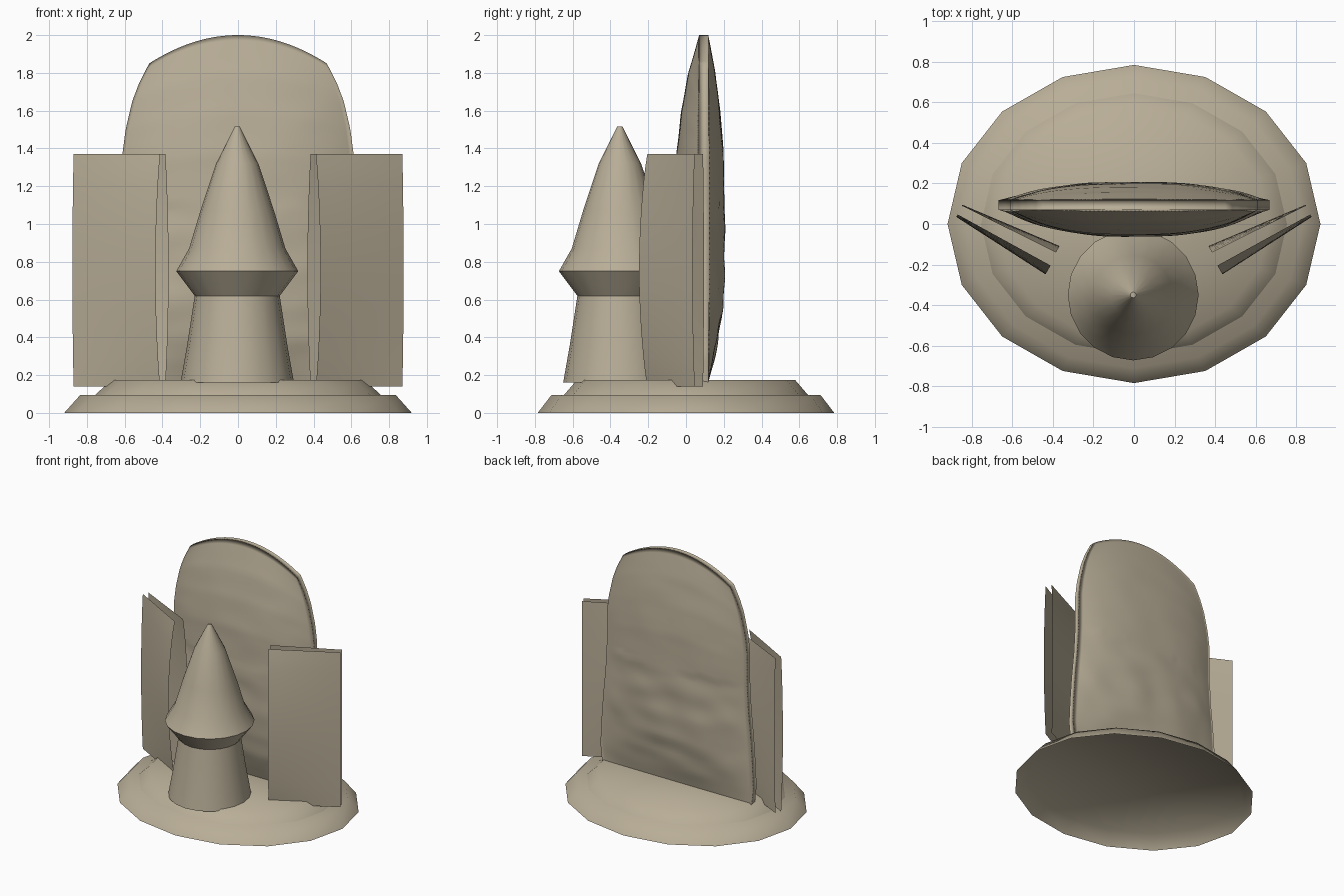
import bpy, math
from mathutils import noise, Vector

if "Cube" in bpy.data.objects:
    bpy.data.objects.remove(bpy.data.objects["Cube"])

stone = bpy.data.materials.new("warm_stone")
stone.diffuse_color = (0.48, 0.42, 0.31, 1)
stone.use_nodes = True
stone.node_tree.nodes["Principled BSDF"].inputs["Base Color"].default_value = stone.diffuse_color


def make(name, verts, faces, sharp=None):
    me = bpy.data.meshes.new(name)
    me.from_pydata(verts, [], faces)
    me.materials.append(stone)
    for p in me.polygons:
        p.use_smooth = True
    if sharp:
        me.set_sharp_from_angle(angle=math.radians(sharp))
    ob = bpy.data.objects.new(name, me)
    bpy.context.collection.objects.link(ob)
    return ob


def lathe(name, profile, n, cx=0.0, cy=0.0, sharp=None):
    """Stacked elliptical rings (rx, ry, z), open below, fan cap on top."""
    verts, faces = [], []
    for rx, ry, z in profile:
        for i in range(n):
            a = 2 * math.pi * i / n
            verts.append((cx + rx * math.cos(a), cy + ry * math.sin(a), z))
    for r in range(len(profile) - 1):
        for i in range(n):
            j = (i + 1) % n
            faces.append((r * n + i, r * n + j, (r + 1) * n + j, (r + 1) * n + i))
    top = (len(profile) - 1) * n
    verts.append((cx, cy, profile[-1][2]))
    for i in range(n):
        faces.append((top + i, top + (i + 1) % n, top + n))
    return make(name, verts, faces, sharp)


def interp(table, v):
    for (a, fa), (b, fb) in zip(table, table[1:]):
        if v <= b:
            t = max(0.0, (v - a) / (b - a))
            return fa + (fb - fa) * t
    return table[-1][1]


# Oval base: two hollow steps, open underneath
lathe("lower_step", [(.92, .785, 0), (.835, .712, .095)], 16)
lathe("upper_step", [(.755, .645, .096), (.67, .577, .175)], 16)

# Pointed figure standing at the front
lathe("front_figure", [(r, r, z) for r, z in
      [(.30, .162), (.265, .36), (.225, .62), (.323, .75), (.255, .87),
       (.195, 1.07), (.112, 1.32), (.014, 1.515)]], 20, -.004, -.35, sharp=30)

# Tall back panel: a front and a back pillowed shell sharing one outline
WIDTH = [(.16, .655), (.3, .67), (.5, .66), (.7, .645), (.9, .625), (1.1, .614),
         (1.37, .612), (1.5, .595), (1.65, .56), (1.75, .522), (1.85, .47)]
BULGE = [(.16, 0), (.28, .35), (.4, .65), (.55, .86), (.75, .98), (1.0, 1.0),
         (1.37, .93), (1.6, .73), (1.8, .44), (2.0, 0)]


def back_shell(name, y_rim, y_lip, amp):
    nu, nv, z0 = 48, 64, .16
    verts, faces = [], []
    for j in range(nv + 1):
        t = j / nv
        w = interp(WIDTH, z0 + t * (1.85 - z0))
        for i in range(nu + 1):
            u = 2 * i / nu - 1
            x, z = u * w, z0 + t * (2 - .15 * u * u - z0)
            f = interp(BULGE, z0 + t * (2 - z0)) * (1 - abs(u) ** 2.8)
            # gentle carved relief, stronger low down
            n = noise.noise(Vector((x * 4, amp * 40, z * 7)))
            n *= .010 * min(1, f * 2) * (1 if z < 1.1 else .3)
            verts.append((x, y_rim + amp * f + n, z))
    W = nu + 1
    for j in range(nv):
        for i in range(nu):
            a = j * W + i
            q = (a, a + 1, a + W + 1, a + W)
            faces.append(q if amp < 0 else q[::-1])
    # thin lip turned in along the outline so both shells meet
    rim = ([j * W for j in range(nv + 1)] + [nv * W + i for i in range(1, W)]
           + [j * W + nu for j in range(nv - 1, -1, -1)])
    base = len(verts)
    verts += [(verts[k][0], y_lip, verts[k][2]) for k in rim]
    for k in range(len(rim) - 1):
        q = (rim[k + 1], rim[k], base + k, base + k + 1)
        faces.append(q[::-1] if amp > 0 else q)
    make(name, verts, faces)


back_shell("back_panel_front", .070, .094, -.13)
back_shell("back_panel_rear", .118, .094, .087)


# Angled side wings: two thin sheets each, bowed apart at mid height
def wing_sheet(name, outer, inner, bow_out, bow_in, side):
    nv, nu, z0, z1 = 16, 6, .14, 1.37
    verts, faces = [], []
    for j in range(nv + 1):
        t = j / nv
        b = math.sin(math.pi * t) ** .8 if 0 < t < 1 else 0
        for i in range(nu + 1):
            s = i / nu
            k = b * (bow_out + (bow_in - bow_out) * s)
            x = outer[0] + (inner[0] - outer[0]) * s + k * .49
            y = outer[1] + (inner[1] - outer[1]) * s + k * .87
            verts.append((-side * x, y, z0 + t * (z1 - z0)))
    W = nu + 1
    flip = (side > 0) != (bow_in > 0)
    for j in range(nv):
        for i in range(nu):
            a = j * W + i
            q = (a, a + 1, a + W + 1, a + W)
            faces.append(q[::-1] if flip else q)
    make(name, verts, faces)


for label, side in (("left", -1), ("right", 1)):
    wing_sheet(label + "_wing_front", (-.87, .047), (-.412, -.205), -.014, -.05, side)
    wing_sheet(label + "_wing_rear", (-.85, .09), (-.385, -.14), .006, .036, side)
